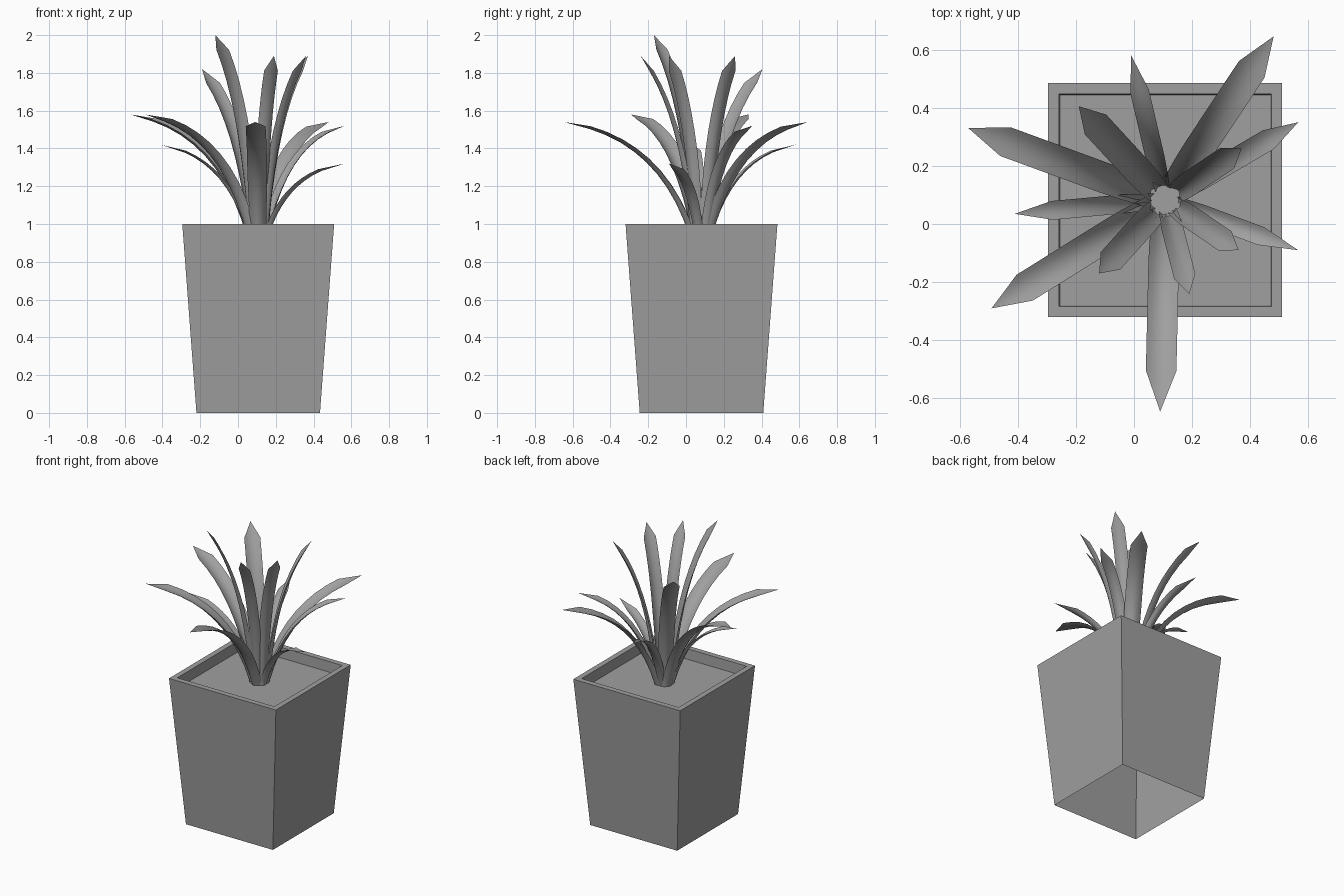
import bpy
import math
from mathutils import Vector

if "Cube" in bpy.data.objects:
    bpy.data.objects.remove(bpy.data.objects["Cube"], do_unlink=True)

CENTRE = Vector((0.107, 0.082, 0))
SOIL_Z = 0.93

grey = bpy.data.materials.new("plain_grey")
grey.use_nodes = True
grey.diffuse_color = (0.35, 0.35, 0.35, 1)
grey.node_tree.nodes["Principled BSDF"].inputs["Base Color"].default_value = grey.diffuse_color


def add_object(name, verts, faces, smooth=False):
    mesh = bpy.data.meshes.new(name)
    mesh.from_pydata([tuple(v) for v in verts], [], faces)
    mesh.materials.append(grey)
    for poly in mesh.polygons:
        poly.use_smooth = smooth
    mesh.update()
    obj = bpy.data.objects.new(name, mesh)
    bpy.context.collection.objects.link(obj)
    return obj


def square(half, z):
    corners = ((-1, -1), (1, -1), (1, 1), (-1, 1))
    return [CENTRE + Vector((x * half, y * half, z)) for x, y in corners]


# Tapered pot, open underneath, with a flat rim and a short inner wall
rings = [(0.327, 0), (0.402, 1), (0.365, 1), (0.362, SOIL_Z)]
verts = [v for half, z in rings for v in square(half, z)]
faces = [(r * 4 + k, r * 4 + (k + 1) % 4, r * 4 + 4 + (k + 1) % 4, r * 4 + 4 + k)
         for r in range(len(rings) - 1) for k in range(4)]
add_object("pot", verts, faces)

# Soil
add_object("soil", square(0.362, SOIL_Z), [(0, 1, 2, 3)])


def leaf(name, tip, width, bend):
    """Channelled blade that follows a curve from the soil out to a pointed tip."""
    tip = Vector(tip)
    out = Vector((tip.x - CENTRE.x, tip.y - CENTRE.y, 0)).normalized()
    side = Vector((-out.y, out.x, 0))
    start = CENTRE + out * 0.045 + Vector((0, 0, SOIL_Z))
    span = tip - start
    mid = start + out * (span.dot(out) * bend[0]) + Vector((0, 0, span.z * bend[1]))
    shoulder = 1 - 0.13 / span.length
    rows, cols = 9, 6
    points, polys = [], []
    for i in range(rows + 1):
        t = shoulder * i / rows
        pos = start * (1 - t) ** 2 + mid * (2 * t * (1 - t)) + tip * t ** 2
        tangent = ((mid - start) * (1 - t) + (tip - mid) * t).normalized()
        normal = tangent.cross(side)
        half = width / 2 * (0.8 + 0.2 * min(1, t * 3))
        cup = width * (0.32 - 0.2 * t)
        for j in range(cols + 1):
            u = 2 * j / cols - 1
            points.append(pos + side * (u * half) + normal * (cup * (u * u - 0.5)))
    n = cols + 1
    for i in range(rows):
        for j in range(cols):
            a = i * n + j
            polys.append((a, a + n, a + n + 1, a + 1))
    points.append(tip)
    polys += [(rows * n + j, len(points) - 1, rows * n + j + 1) for j in range(cols)]
    add_object(name, points, polys, smooth=True)


# Leaves: tip position and blade width
arching = [
    ((-0.57, 0.33, 1.58), 0.105), ((-0.49, -0.29, 1.58), 0.105),
    ((0.09, -0.645, 1.54), 0.105), ((0.48, 0.645, 1.54), 0.105),
    ((-0.41, 0.035, 1.42), 0.065), ((-0.01, 0.58, 1.42), 0.065),
    ((0.565, -0.09, 1.32), 0.065), ((0.565, 0.35, 1.52), 0.075),
]
upright = [
    ((-0.19, 0.405, 1.82), 0.1), ((0.37, 0.26, 1.89), 0.085),
    ((0.36, -0.09, 1.89), 0.08), ((0.19, -0.24, 1.89), 0.075),
    ((-0.12, -0.17, 2.0), 0.09),
]
for i, (tip, width) in enumerate(arching):
    leaf(f"arching_leaf_{i + 1}", tip, width, (0.25, 0.88))
for i, (tip, width) in enumerate(upright):
    leaf(f"upright_leaf_{i + 1}", tip, width, (0.2, 0.7))
